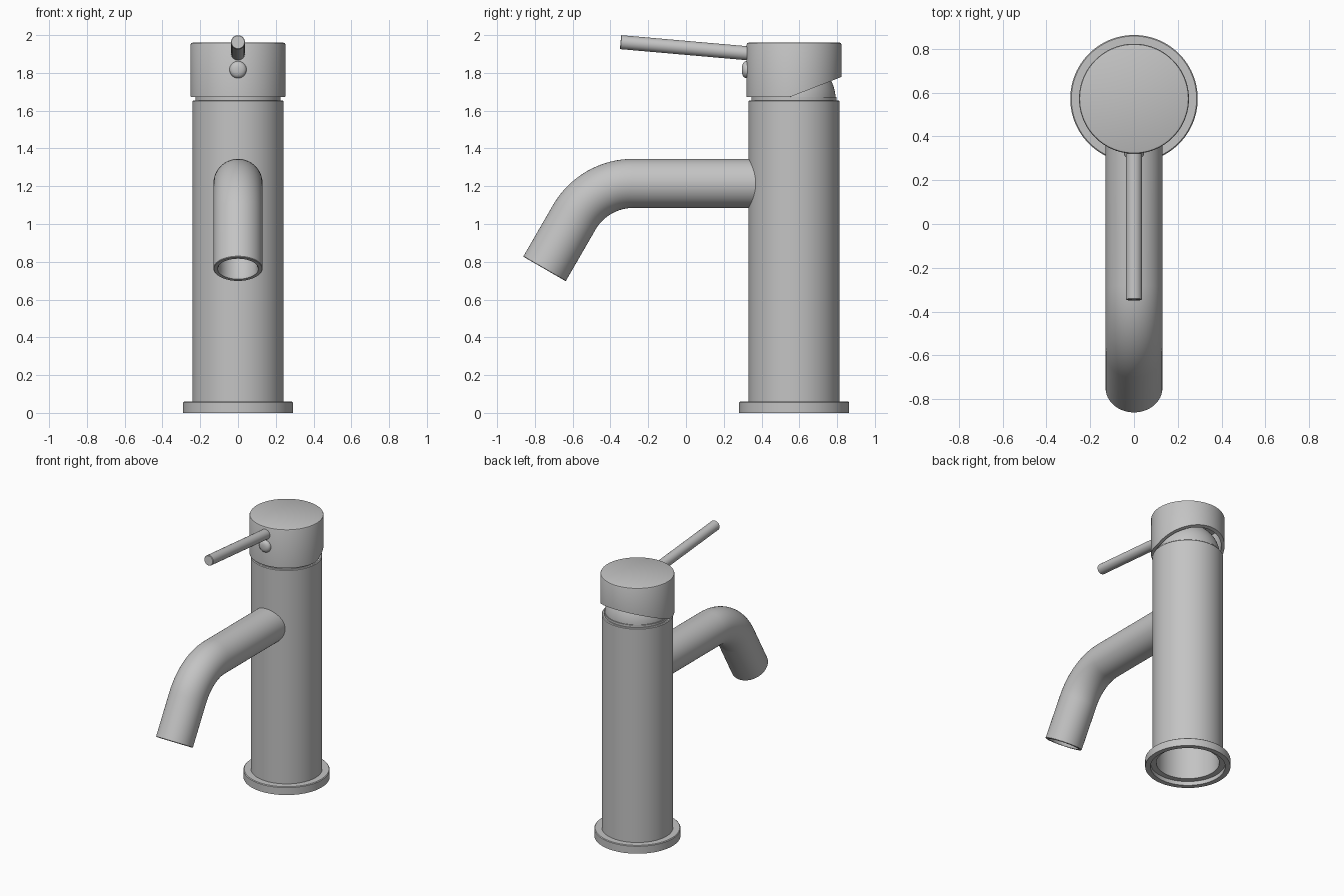
import bpy, bmesh
from math import sin, cos, pi, radians
from mathutils import Vector

if "Cube" in bpy.data.objects:
    bpy.data.objects.remove(bpy.data.objects["Cube"])

steel = bpy.data.materials.new("brushed_grey")
steel.use_nodes = True
GREY = (0.55, 0.55, 0.55, 1)
steel.diffuse_color = GREY
steel.node_tree.nodes["Principled BSDF"].inputs["Base Color"].default_value = GREY

AXIS_Y = 0.572  # centre line of the column


def sweep(name, rings, sides=64, reshape=None):
    """Skin circles (y, z, axis angle, radius) lying along a path in the YZ plane."""
    bm = bmesh.new()
    loops = []
    for y, z, angle, radius in rings:
        u, v = Vector((1, 0, 0)), Vector((0, sin(angle), -cos(angle)))
        loops.append([bm.verts.new(Vector((0, y, z)) + radius *
                      (u * cos(2 * pi * i / sides) + v * sin(2 * pi * i / sides)))
                      for i in range(sides)])
    for a, b in zip(loops, loops[1:]):
        for i in range(sides):
            j = (i + 1) % sides
            bm.faces.new((a[i], a[j], b[j], b[i]))
    bm.faces.new(loops[0])
    bm.faces.new(loops[-1])
    if reshape:
        for vert in bm.verts:
            reshape(vert)
    bmesh.ops.recalc_face_normals(bm, faces=bm.faces)
    mesh = bpy.data.meshes.new(name)
    bm.to_mesh(mesh)
    bm.free()
    mesh.materials.append(steel)
    obj = bpy.data.objects.new(name, mesh)
    bpy.context.collection.objects.link(obj)
    bpy.ops.object.select_all(action='DESELECT')
    obj.select_set(True)
    bpy.context.view_layer.objects.active = obj
    bpy.ops.object.shade_smooth_by_angle(angle=radians(30))


def lathe(name, profile, reshape=None):
    """Turn (radius, z) points around the column axis."""
    sweep(name, [(AXIS_Y, z, pi / 2, r) for r, z in profile], 96, reshape)


def rod(name, y, z, angle, profile):
    """Straight round bar: (distance, radius) points along a tilted axis."""
    sweep(name, [(y + d * cos(angle), z + d * sin(angle), angle, r)
                 for d, r in profile], 32)


# Column with its foot flange, hollow from below
lathe("column_and_foot", [
    (0.215, 1.6), (0.215, 0.03), (0.255, 0.03), (0.255, 0), (0.291, 0),
    (0.291, 0.055), (0.286, 0.06), (0.241, 0.06), (0.241, 1.65), (0.236, 1.655)])

# Neck and ball cartridge under the handle
lathe("neck", [(0.225, 1.64), (0.225, 1.672)])
lathe("cartridge_dome", [(0.22 * cos(radians(a)), 1.66 + 0.22 * sin(radians(a)))
                         for a in range(0, 88, 6)])


# Handle cap: hollow cup whose lower rim slopes up at the back
def slope_rim(vert):
    if vert.co.z < 1.7:
        vert.co.z += max(0, vert.co.y - 0.55) * 0.39


lathe("handle_cap", [
    (0.228, 1.92), (0.228, 1.672), (0.251, 1.672), (0.251, 1.95),
    (0.248, 1.957), (0.241, 1.96)], slope_rim)

# Spout: straight run, sixty degree bend, then a hollow open end
BEND, RADIUS, START, HEIGHT = 0.36, 0.13, -0.28, 1.215
spout = [(0.39, HEIGHT, pi, RADIUS)]
for k in range(17):
    t = radians(60) * k / 16
    spout.append((START - BEND * sin(t), HEIGHT - BEND * (1 - cos(t)), pi + t, RADIUS))
end_y, end_z, end_angle, _ = spout[-1]
for dist, r in ((0.312, RADIUS), (0.315, 0.127), (0.315, 0.108), (0.3, 0.102), (0.1, 0.102)):
    spout.append((end_y + dist * cos(end_angle), end_z + dist * sin(end_angle), end_angle, r))
sweep("spout", spout)

# Lever, rising slightly towards the front
rod("lever", 0.325, 1.904, pi - radians(5),
    [(-0.05, 0.037), (0.671, 0.037), (0.674, 0.034)])

# Domed temperature button below the lever
rod("button", 0.33, 1.817, pi,
    [(-0.03, 0.045), (0.014, 0.045), (0.022, 0.041), (0.028, 0.034),
     (0.032, 0.024), (0.034, 0.012)])
